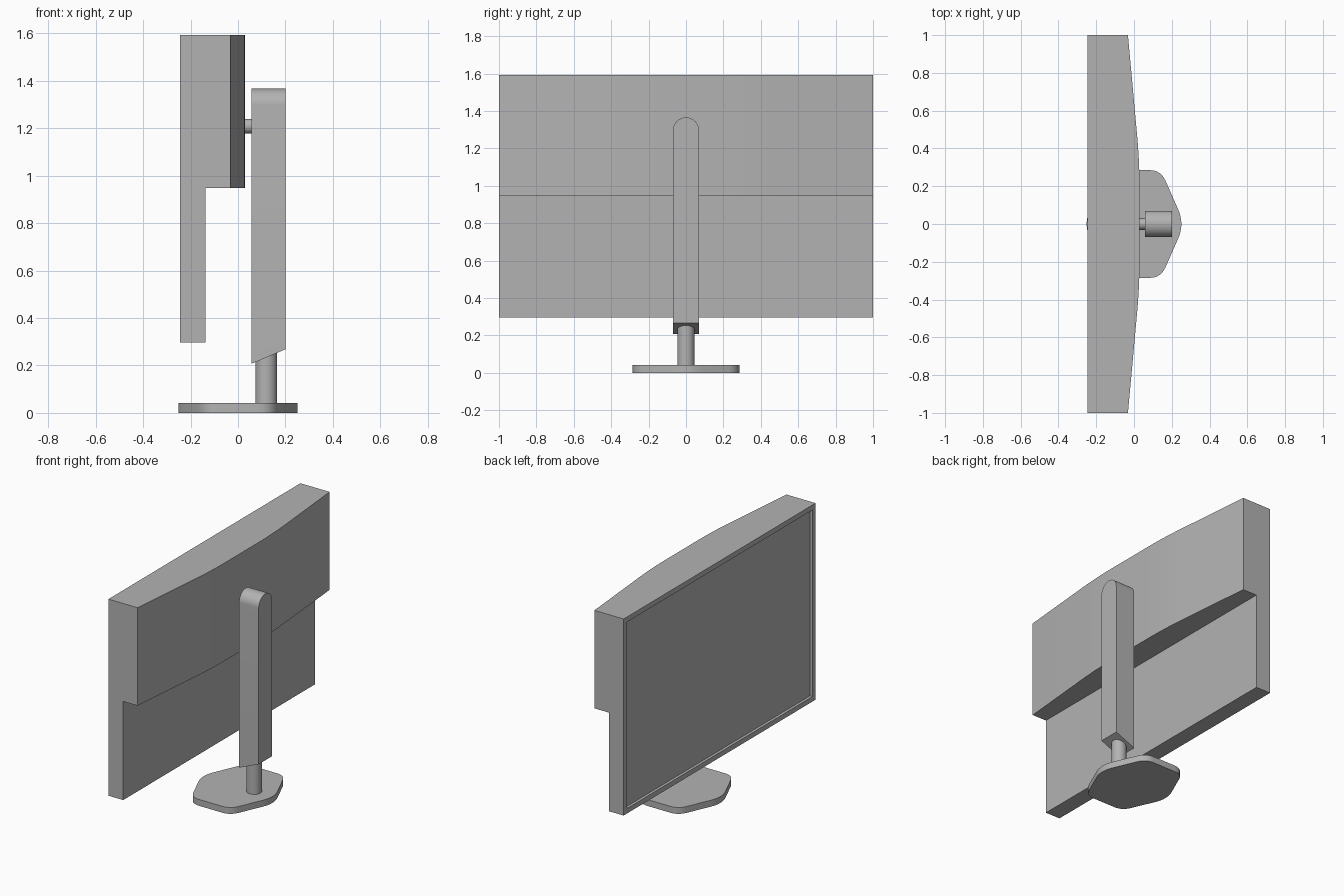
import bpy, bmesh, math
from mathutils import Vector

default = bpy.data.objects.get("Cube")
if default:
    bpy.data.objects.remove(default, do_unlink=True)

grey = bpy.data.materials.new("neutral grey")
grey.use_nodes = True
colour = (0.45, 0.45, 0.45, 1)
grey.diffuse_color = colour
grey.node_tree.nodes["Principled BSDF"].inputs["Base Color"].default_value = colour


def rounded(corners, steps=8):
    """Outline from (x, y, rounding length) corners."""
    out = []
    for i, (x, y, size) in enumerate(corners):
        p = Vector((x, y))
        if not size:
            out.append(p)
            continue
        before = Vector(corners[i - 1][:2])
        after = Vector(corners[(i + 1) % len(corners)][:2])
        a = p + (before - p).normalized() * size
        b = p + (after - p).normalized() * size
        for k in range(steps + 1):
            t = k / steps
            out.append(a * (1 - t) ** 2 + p * 2 * t * (1 - t) + b * t ** 2)
    return out


def arc(cx, cy, radius, sweep, count):
    return [(cx + radius * math.cos(sweep * k / count),
             cy + radius * math.sin(sweep * k / count)) for k in range(count + 1)]


def prism(name, outline, axis, low, high, edit=None):
    """Extrude an xy outline along z, or a yz outline along x."""
    bm = bmesh.new()
    ends = []
    for t in (low, high):
        ends.append([bm.verts.new((a, b, t) if axis == "z" else (t, a, b))
                     for a, b in outline])
    bm.faces.new(ends[0])
    bm.faces.new(ends[1])
    n = len(outline)
    for i in range(n):
        j = (i + 1) % n
        bm.faces.new((ends[0][i], ends[0][j], ends[1][j], ends[1][i]))
    bmesh.ops.recalc_face_normals(bm, faces=bm.faces)
    if edit:
        edit(bm)
    mesh = bpy.data.meshes.new(name)
    bm.to_mesh(mesh)
    bm.free()
    mesh.materials.append(grey)
    obj = bpy.data.objects.new(name, mesh)
    bpy.context.collection.objects.link(obj)
    bpy.ops.object.select_all(action="DESELECT")
    obj.select_set(True)
    bpy.context.view_layer.objects.active = obj
    bpy.ops.object.shade_smooth_by_angle(angle=math.radians(30))
    return obj


# Display panel with a bezel around the sunken screen
def sink_screen(bm):
    screen = min(bm.faces, key=lambda f: f.calc_center_median().x)
    bmesh.ops.inset_region(bm, faces=[screen], thickness=0.047)
    walls = bmesh.ops.extrude_face_region(bm, geom=[screen])
    moved = [v for v in walls["geom"] if isinstance(v, bmesh.types.BMVert)]
    bmesh.ops.translate(bm, verts=moved, vec=(0.018, 0, 0))
    if screen.is_valid:
        bm.faces.remove(screen)


bottom, step, top = 0.297, 0.947, 1.593
prism("display_panel", [(-1, bottom), (1, bottom), (1, top), (-1, top)],
      "x", -0.245, -0.137, sink_screen)

# Rear housing, thicker towards the middle
housing = rounded([(-0.137, -1, 0), (-0.032, -1, 0), (0.03, -0.32, 0.15),
                   (0.03, 0.32, 0.15), (-0.032, 1, 0), (-0.137, 1, 0)])
prism("rear_housing", housing, "z", step, top)

# Pivot between housing and stand
prism("pivot", arc(0, 1.208, 0.031, math.tau, 32)[:-1], "x", 0.025, 0.062)


# Stand column with a round top and a slanted foot
def slant_foot(bm):
    for v in bm.verts:
        if v.co.z < 0.5:
            v.co.z = 0.268 if v.co.x > 0.1 else 0.207


column = arc(0, 1.296, 0.07, math.pi, 24) + [(-0.07, 0.2), (0.07, 0.2)]
prism("stand_column", column, "x", 0.057, 0.2, slant_foot)

# Stand pole
prism("stand_pole", arc(0.119, 0, 0.046, math.tau, 40)[:-1], "z", 0.035, 0.3)

# Base plate, a rounded hexagon
base = rounded([(0.268, 0, 0.085), (0.142, 0.285, 0.06), (-0.142, 0.285, 0.06),
                (-0.268, 0, 0.085), (-0.142, -0.285, 0.06), (0.142, -0.285, 0.06)])
prism("base_plate", base, "z", 0, 0.042)
